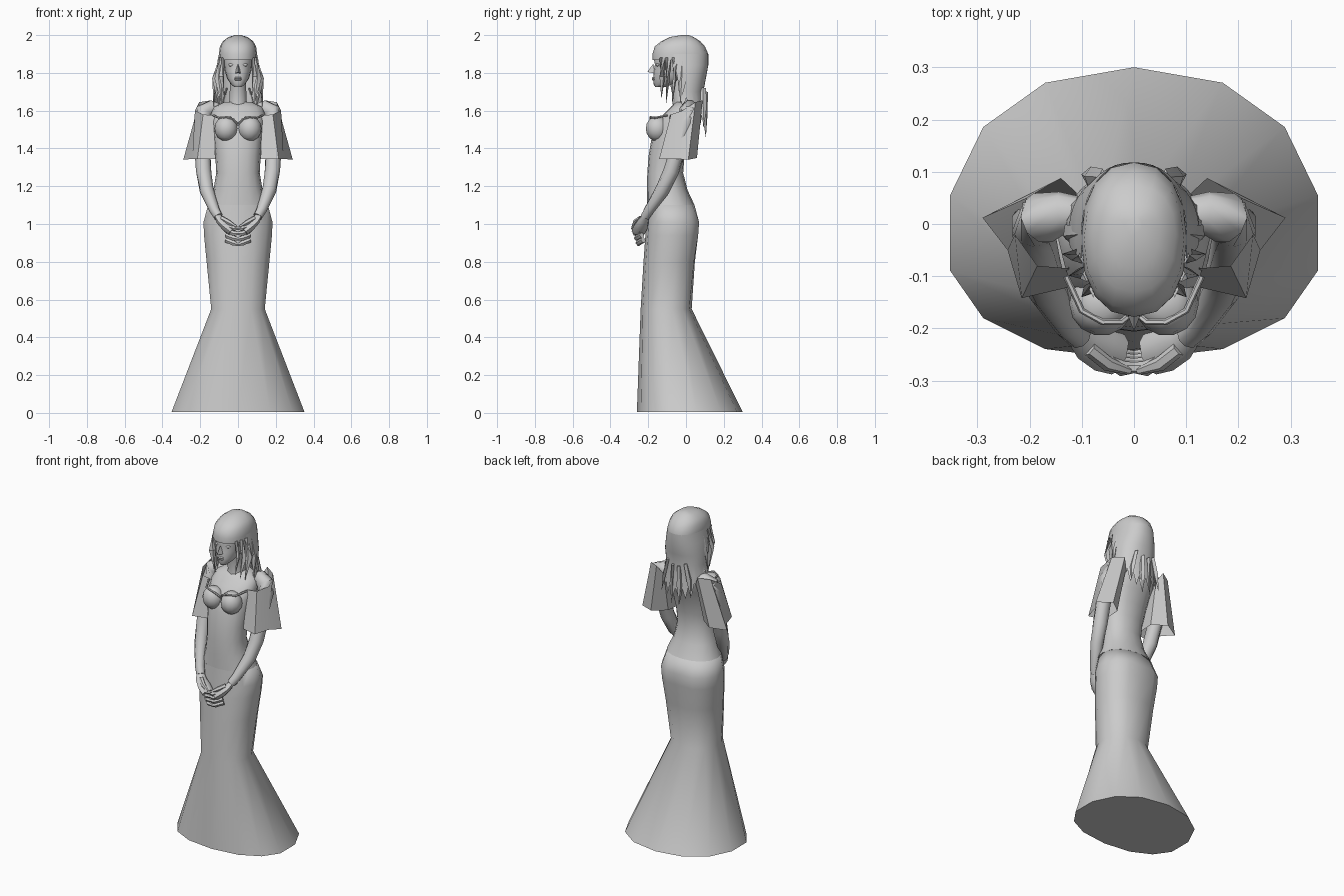
import bpy, math
from mathutils import Vector
from math import sin, cos, pi, radians


def finish(name, verts, faces, mirror=False, angle=50):
    me = bpy.data.meshes.new(name)
    me.from_pydata([tuple(v) for v in verts], [], faces)
    ob = bpy.data.objects.new(name, me)
    bpy.context.collection.objects.link(ob)
    bpy.ops.object.select_all(action='DESELECT')
    ob.select_set(True)
    bpy.context.view_layer.objects.active = ob
    bpy.ops.object.shade_smooth_by_angle(angle=radians(angle))
    if mirror:
        ob.modifiers.new("Mirror", 'MIRROR').use_mirror_merge = False
    return ob


def skin(name, rings, closed=True, caps=(True, True), mirror=False, angle=50):
    """Bridge rings of equal length into one surface."""
    n = len(rings[0])
    verts = [v for r in rings for v in r]
    faces = []
    for i in range(len(rings) - 1):
        for j in range(n if closed else n - 1):
            k = (j + 1) % n
            faces.append((i*n + j, i*n + k, (i+1)*n + k, (i+1)*n + j))
    if caps[0]:
        faces.append(tuple(range(n))[::-1])
    if caps[1]:
        faces.append(tuple(range(len(verts) - n, len(verts))))
    return finish(name, verts, faces, mirror, angle)


def section(z, hw, yf, yc, yb, a, power=0.9):
    """Point on an egg-shaped cross-section; a = 0 is front, pi is back."""
    s, c = sin(a), cos(a)
    x = hw * math.copysign(abs(s) ** power, s)
    d = abs(c) ** power
    return Vector((x, yc + d * (yf - yc) if c > 0 else yc + d * (yb - yc), z))


def loft(name, rows, n=14, power=0.9, angle=50):
    return skin(name, [[section(*r, 2*pi*j/n, power) for j in range(n)] for r in rows], angle=angle)


def tube(name, pts, radii, n=8, flat=1.0, mirror=True):
    pts = [Vector(p) for p in pts]
    rings = []
    for i, p in enumerate(pts):
        d = pts[min(i+1, len(pts)-1)] - pts[max(i-1, 0)]
        q = d.to_track_quat('Z', 'Y')
        rings.append([p + q @ Vector((radii[i]*cos(2*pi*j/n), radii[i]*flat*sin(2*pi*j/n), 0))
                      for j in range(n)])
    return skin(name, rings, mirror=mirror)


def ball(name, loc, scale, mirror=False, seg=14):
    rings = []
    for i in range(1, 8):
        t = pi * i / 8
        rings.append([Vector((loc[0] + scale[0]*sin(t)*cos(2*pi*j/seg),
                              loc[1] + scale[1]*sin(t)*sin(2*pi*j/seg),
                              loc[2] - scale[2]*cos(t))) for j in range(seg)])
    return skin(name, rings, mirror=mirror)


# Flared gown skirt
skirt_rows = [(0.005, .36, -.26, -.03, .30), (.55, .145, -.24, -.11, .03),
              (.80, .17, -.225, -.09, .055), (.94, .184, -.215, -.075, .078),
              (1.01, .187, -.21, -.07, .083), (1.10, .162, -.205, -.08, .045)]
skirt = loft("gown_skirt", skirt_rows, 14, .9, 75)
for i, dip in ((2, .008), (3, .016), (4, .016)):      # crease at the seat
    skirt.data.vertices[i*14 + 7].co.y -= dip

# Bodice, chest and shoulders
loft("bodice", [(1.10, .162, -.205, -.08, .045), (1.18, .13, -.206, -.10, .008),
                (1.27, .115, -.205, -.11, -.015), (1.36, .12, -.198, -.10, -.008),
                (1.44, .128, -.185, -.08, .01), (1.52, .135, -.165, -.06, .04),
                (1.575, .145, -.125, -.03, .065), (1.62, .13, -.08, 0, .07),
                (1.645, .075, -.055, 0, .06)], 16)
ball("bust", (.062, -.152, 1.505), (.062, .062, .068), True)

# Neck and head
loft("neck", [(1.60, .065, -.075, -.005, .06), (1.65, .048, -.065, -.01, .045),
              (1.72, .045, -.08, -.02, .04), (1.78, .045, -.09, -.02, .04)], 10)
loft("head", [(1.725, .02, -.162, -.14, -.11), (1.74, .038, -.172, -.12, -.07),
              (1.77, .058, -.172, -.09, 0), (1.81, .07, -.172, -.07, .04),
              (1.845, .076, -.164, -.06, .07), (1.87, .08, -.17, -.05, .09),
              (1.92, .08, -.15, -.03, .09)], 16)
finish("nose", [(0, -.172, 1.85), (-.016, -.165, 1.797), (.016, -.165, 1.797),
                (0, -.205, 1.805)], [(0, 1, 3), (0, 3, 2), (1, 2, 3)])
for z in (1.765, 1.774):
    ball("lip", (0, -.170, z), (.02, .010, .006), seg=8)
ball("eyelid", (.033, -.148, 1.842), (.018, .012, .009), True, 8)

# Hair cap with straight fringe
loft("hair_cap", [(1.868, .102, -.178, -.03, .118), (1.90, .101, -.178, -.03, .118),
                  (1.94, .096, -.165, -.03, .10), (1.968, .08, -.13, -.02, .075),
                  (1.99, .05, -.085, -.01, .04), (2.0, .015, -.025, 0, .015)], 16)

# Long hair hanging at the back, with a jagged end
cols = 25
drape = [(1.90, .101, -.178, -.03, .118), (1.84, .112, -.15, -.03, .118),
         (1.77, .125, -.12, -.02, .105), (1.70, .122, -.11, -.015, .092)]
rings = [[section(*r, radians(78 + 204*j/(cols-1))) for j in range(cols)] for r in drape]
for w, drop in ((.125, .5), (.13, 1.0)):
    row = []
    for j in range(cols):
        a = radians(78 + 204*j/(cols-1))
        back = max(0, -cos(a))
        z = 1.70 - drop * (.04 + .12*back + (.05 if j % 2 else -.02))
        row.append(section(z, w, -.1, -.01, .095 + .008*drop, a))
    rings.append(row)
skin("hair_drape", rings, False, (False, False))

# Loose pointed locks beside the face and over the shoulders
locks = [((.078, -.125, 1.88), (.088, -.125, 1.78), (.072, -.13, 1.67), .016),
         ((.09, -.095, 1.88), (.105, -.095, 1.77), (.088, -.105, 1.64), .02),
         ((.098, -.06, 1.88), (.118, -.06, 1.77), (.10, -.075, 1.62), .022),
         ((.10, -.02, 1.86), (.126, -.02, 1.75), (.13, -.03, 1.64), .022),
         ((.06, .09, 1.72), (.085, .09, 1.62), (.10, .095, 1.52), .02),
         ((.02, .10, 1.70), (.03, .10, 1.58), (.025, .105, 1.46), .02)]
for top, mid, tip in [l[:3] for l in locks]:
    tube("hair_lock", [top, mid, tip], [.016, .02, .001], 4, .5)

# Arms, bent so the hands meet in front
tube("arm", [(.09, .02, 1.605), (.14, .02, 1.615), (.175, .012, 1.595), (.19, 0, 1.54),
             (.19, -.035, 1.42), (.182, -.078, 1.28), (.166, -.125, 1.18),
             (.125, -.195, 1.075), (.105, -.215, 1.04)],
     [.03, .042, .05, .046, .042, .042, .038, .027, .025], 10)
tube("palm", [(.112, -.21, 1.05), (.09, -.228, 1.015), (.06, -.24, .985), (.03, -.25, .96)],
     [.022, .034, .043, .040], 8, .65)
for k in range(4):
    z = .995 - .026*k
    y = -.262 + .008*k
    tube("finger", [(.06, y + .012, z - .002), (.022, y - .015, z - .018), (-.02 + .005*k, y - .012, z - .005*k - .014)],
         [.015, .015, .007], 6)
tube("thumb", [(.085, -.24, 1.03), (.05, -.268, 1.01), (.008, -.282, .985)], [.014, .014, .007], 6)

# Off-the-shoulder flared sleeves
sleeve_top = [(.125, -.085, 1.575), (.185, -.08, 1.58), (.228, -.02, 1.60),
              (.205, .05, 1.645), (.14, .088, 1.655), (.11, .06, 1.60)]
sleeve_end = [(.12, -.12, 1.345), (.215, -.142, 1.345), (.242, -.05, 1.345),
              (.29, .012, 1.34), (.20, .058, 1.35), (.122, .0, 1.35)]
skin("sleeve", [sleeve_end, sleeve_top], caps=(False, False), mirror=True, angle=40)

# Sweetheart neckline edge
edge = [(0, -.168, 1.525), (.025, -.188, 1.555), (.06, -.188, 1.566),
        (.10, -.166, 1.562), (.13, -.10, 1.575)]
tube("neckline", edge, [.006]*5, 6)
